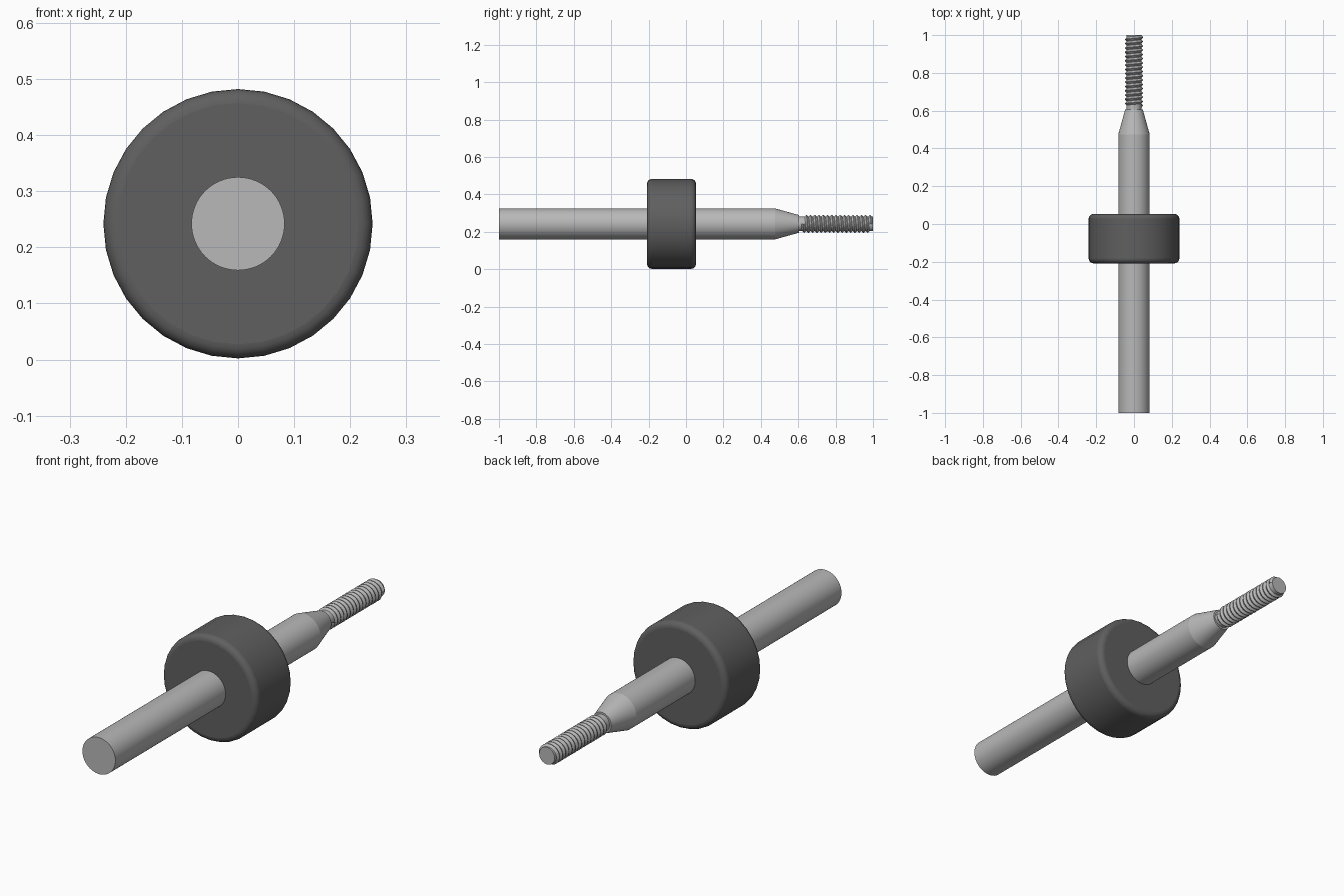
import bpy
import bmesh
from math import pi, radians
from mathutils import Matrix, Vector

if "Cube" in bpy.data.objects:
    bpy.data.objects.remove(bpy.data.objects["Cube"], do_unlink=True)

AXIS_Z = 0.242          # height of the common axis


def material(name, grey):
    mat = bpy.data.materials.new(name)
    mat.use_nodes = True
    colour = (grey, grey, grey, 1)
    mat.diffuse_color = colour
    mat.node_tree.nodes["Principled BSDF"].inputs["Base Color"].default_value = colour
    return mat


steel = material("steel grey", 0.48)
rubber = material("dark rubber", 0.115)


def place(name, bm, mat):
    """Make an object whose local z axis lies along world +y."""
    mesh = bpy.data.meshes.new(name)
    bm.to_mesh(mesh)
    bm.free()
    mesh.materials.append(mat)
    obj = bpy.data.objects.new(name, mesh)
    bpy.context.collection.objects.link(obj)
    obj.rotation_euler.x = -pi / 2
    obj.location.z = AXIS_Z
    return obj


def smooth(obj, angle):
    bpy.ops.object.select_all(action="DESELECT")
    obj.select_set(True)
    bpy.context.view_layer.objects.active = obj
    bpy.ops.object.shade_smooth_by_angle(angle=radians(angle))


def lathe(name, profile, sides, mat):
    """Revolve (radius, position) points around the axis."""
    bm = bmesh.new()
    verts = [bm.verts.new((r, 0, y)) for r, y in profile]
    edges = [bm.edges.new(pair) for pair in zip(verts, verts[1:])]
    bmesh.ops.spin(bm, geom=verts + edges, cent=(0, 0, 0), axis=(0, 0, 1),
                   angle=2 * pi, steps=sides, use_merge=True)
    bmesh.ops.remove_doubles(bm, verts=bm.verts, dist=1e-5)
    bmesh.ops.recalc_face_normals(bm, faces=bm.faces)
    return place(name, bm, mat)


# Plain rod with a tapered shoulder
shaft = lathe("shaft", [(0, -1), (0.083, -1), (0.083, 0.475),
                        (0.047, 0.605), (0, 0.605)], 64, steel)
smooth(shaft, 12)

# Thick roller with rounded rims
roller = lathe("roller", [(0, -0.208), (0.24, -0.208), (0.24, 0.053), (0, 0.053)],
               32, rubber)
bevel = roller.modifiers.new("rounded rims", "BEVEL")
bevel.width = 0.025
bevel.segments = 5
bevel.limit_method = "ANGLE"
bevel.angle_limit = radians(40)
smooth(roller, 40)

# Core of the threaded end
core = lathe("thread_core", [(0, 0.6), (0.039, 0.6), (0.039, 1), (0, 1)], 32, steel)
smooth(core, 40)

# Helical thread: one V-shaped ridge screwed along the core
START, TURNS = 0.615, 16
pitch = (1 - START) / (TURNS + 1)
bm = bmesh.new()
ridge = [bm.verts.new(p) for p in ((0.038, 0, START), (0.048, 0, START + pitch * 0.45),
                                   (0.048, 0, START + pitch * 0.55),
                                   (0.038, 0, START + pitch))]
for pair in zip(ridge, ridge[1:]):
    bm.edges.new(pair)
thread = place("thread_ridge", bm, steel)
screw = thread.modifiers.new("helix", "SCREW")
screw.axis = "Z"
screw.angle = 2 * pi
screw.screw_offset = pitch
screw.iterations = TURNS
screw.steps = screw.render_steps = 32
screw.use_normal_calculate = True
screw.use_smooth_shade = False
